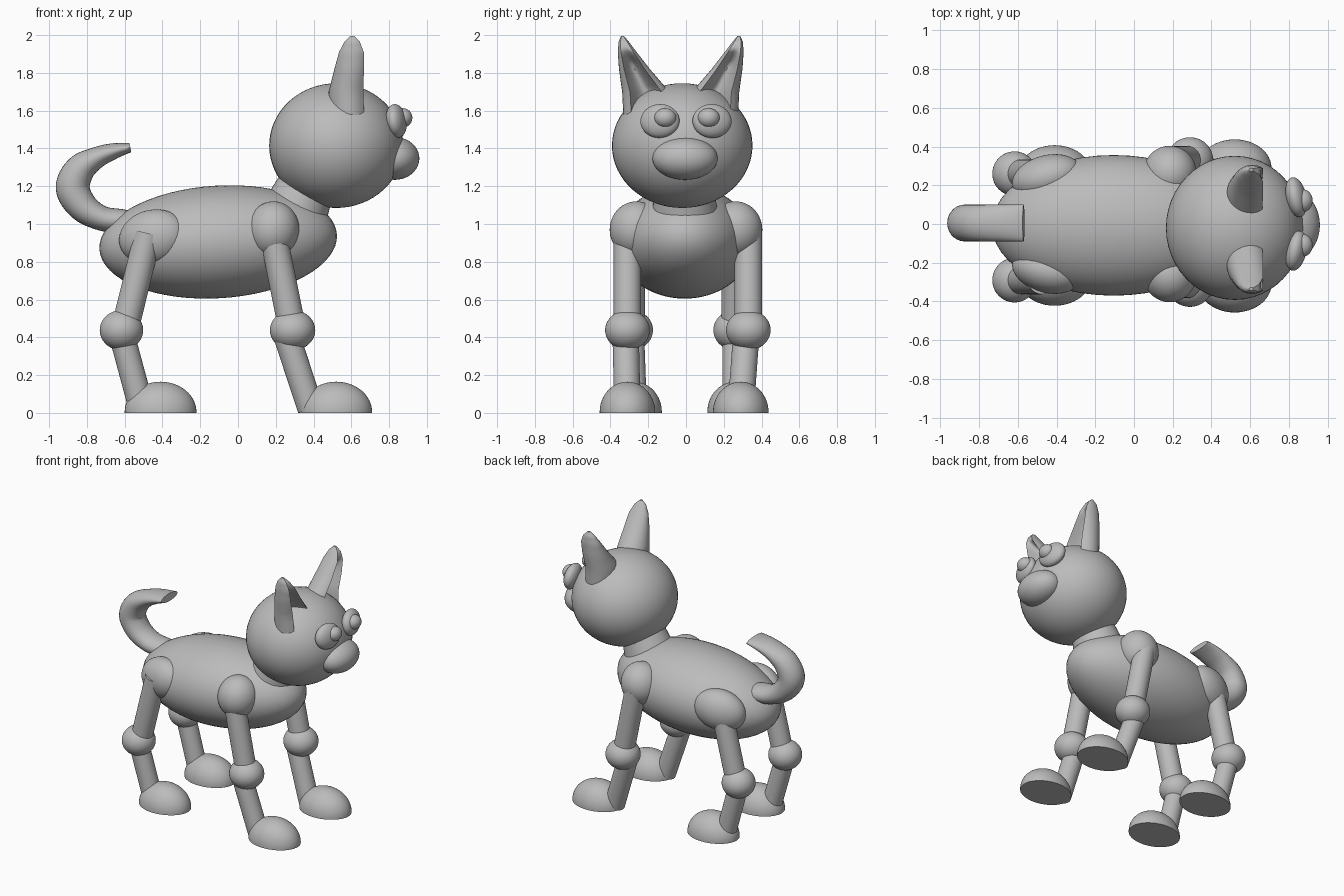
import bpy, bmesh
from math import sin, cos, pi, radians
from mathutils import Vector, Matrix

if "Cube" in bpy.data.objects:
    bpy.data.objects.remove(bpy.data.objects["Cube"], do_unlink=True)

GREY = (0.5, 0.5, 0.5, 1)
grey = bpy.data.materials.new("plain grey")
grey.use_nodes = True
grey.diffuse_color = GREY
grey.node_tree.nodes["Principled BSDF"].inputs["Base Color"].default_value = GREY


def finish(name, bm):
    bmesh.ops.recalc_face_normals(bm, faces=bm.faces)
    mesh = bpy.data.meshes.new(name)
    bm.to_mesh(mesh)
    bm.free()
    mesh.materials.append(grey)
    obj = bpy.data.objects.new(name, mesh)
    bpy.context.collection.objects.link(obj)
    bpy.ops.object.select_all(action="DESELECT")
    obj.select_set(True)
    bpy.context.view_layer.objects.active = obj
    bpy.ops.object.shade_smooth_by_angle(angle=radians(40))
    return obj


def ellipsoid(name, centre, radii, pitch=0, yaw=0, flat_base=False):
    """Ball stretched to radii; pitch lifts the +x end, yaw turns it to +y."""
    bm = bmesh.new()
    bmesh.ops.create_uvsphere(bm, u_segments=48, v_segments=32, radius=1)
    turn = Matrix.Rotation(radians(yaw), 4, "Z") @ Matrix.Rotation(radians(-pitch), 4, "Y")
    bm.transform(Matrix.Translation(centre) @ turn @ Matrix.Diagonal((*radii, 1)))
    if flat_base:
        cut = bmesh.ops.bisect_plane(bm, geom=bm.verts[:] + bm.edges[:] + bm.faces[:],
                                     plane_co=(0, 0, 0), plane_no=(0, 0, 1), clear_inner=True)
        edges = [e for e in cut["geom_cut"] if isinstance(e, bmesh.types.BMEdge)]
        bmesh.ops.contextual_create(bm, geom=edges)
    return finish(name, bm)


def limb(name, start, end, r1, r2):
    """Tapered cylinder between two points."""
    a, b = Vector(start), Vector(end)
    bm = bmesh.new()
    bmesh.ops.create_cone(bm, cap_ends=True, segments=40, radius1=r1, radius2=r2,
                          depth=(b - a).length)
    turn = (b - a).to_track_quat("Z", "Y").to_matrix().to_4x4()
    bm.transform(Matrix.Translation((a + b) / 2) @ turn)
    return finish(name, bm)


def loft(name, rings):
    """Skin closed rings of points and cap both ends."""
    bm = bmesh.new()
    loops = [[bm.verts.new(p) for p in ring] for ring in rings]
    for low, high in zip(loops, loops[1:]):
        for i in range(len(low)):
            j = (i + 1) % len(low)
            bm.faces.new((low[i], low[j], high[j], high[i]))
    bm.faces.new(loops[0])
    bm.faces.new(loops[-1])
    return finish(name, bm)


def smooth_rows(rows, steps=6):
    """Catmull-Rom interpolation between rows of control values."""
    rows = [Vector(r) for r in rows]
    out = []
    for i in range(len(rows) - 1):
        p0, p1, p2 = rows[max(i - 1, 0)], rows[i], rows[i + 1]
        p3 = rows[min(i + 2, len(rows) - 1)]
        for k in range(steps):
            t = k / steps
            out.append(p1 + (p2 - p0) * (t / 2)
                       + (p0 * 2 - p1 * 5 + p2 * 4 - p3) * (t * t / 2)
                       + (p1 * 3 - p0 - p2 * 3 + p3) * (t ** 3 / 2))
    return out + [rows[-1]]


# Trunk, neck and head
ellipsoid("body", (-0.105, -0.007, 0.905), (0.63, 0.363, 0.298), pitch=3.6)
limb("neck", (0.28, -0.005, 1.01), (0.42, -0.01, 1.34), 0.185, 0.125)
ellipsoid("head", (0.52, -0.02, 1.415), (0.355, 0.372, 0.33))
ellipsoid("muzzle", (0.83, -0.005, 1.347), (0.13, 0.172, 0.113))

# Eyes: flattened ball with a small pupil bead
for side, s in (("left", 1), ("right", -1)):
    ellipsoid(side + "_eye", (0.838, s * 0.138, 1.545), (0.052, 0.105, 0.09),
              pitch=8, yaw=s * 12)
    ellipsoid(side + "_pupil", (0.873, s * 0.115 + 0.005, 1.562), (0.05, 0.058, 0.051))

# Ears: leaning cones with a scooped front; rows are z, x, side offset, depth, width
EAR = [(1.50, 0.59, 0.17, 0.11, 0.13), (1.70, 0.585, 0.185, 0.105, 0.125),
       (1.82, 0.60, 0.245, 0.09, 0.082), (1.91, 0.61, 0.283, 0.075, 0.05),
       (1.965, 0.61, 0.302, 0.047, 0.027), (1.995, 0.606, 0.308, 0.012, 0.008)]
ear_rows = [(Vector((r[0], r[1], r[2])), r[3], r[4])
            for a, b in zip(EAR, EAR[1:])
            for r in [[p + (q - p) * k / 4 for p, q in zip(a, b)] for k in range(4)]]
ear_rows.append((Vector(EAR[-1][:3]), *EAR[-1][3:]))
OPEN = radians(42)
for side, s in (("left", 1), ("right", -1)):
    rings = []
    for c, depth, width in ear_rows:
        z, x, off = c
        ring = []
        for k in range(25):
            a = OPEN + (2 * pi - 2 * OPEN) * k / 24
            ring.append((x + depth * cos(a), -0.028 + s * (off + width * sin(a)), z))
        scoop = depth * 1.1 * min(1, max(0, (1.93 - z) / 0.08))
        for k in range(1, 12):
            t = k / 12
            ring.append((x + depth * cos(OPEN) - scoop * sin(pi * t),
                         -0.028 + s * (off + width * sin(OPEN) * (2 * t - 1)), z))
        rings.append(ring)
    loft(side + "_ear", rings)

# Legs: y of leg, y of foot
for side, s, leg_y, foot_y in (("left", 1, 0.33, 0.29), ("right", -1, -0.31, -0.31)):
    name = side + "_front_"
    ellipsoid(name + "shoulder", (0.185, s * 0.262, 0.97), (0.138, 0.142, 0.15), pitch=-10)
    limb(name + "upper_leg", (0.185, leg_y, 0.95), (0.288, leg_y, 0.44), 0.073, 0.073)
    ellipsoid(name + "knee", (0.289, leg_y, 0.438), (0.12, 0.118, 0.106))
    limb(name + "lower_leg", (0.25, leg_y - 0.01, 0.43), (0.385, foot_y, 0.022), 0.07, 0.07)
    ellipsoid(name + "paw", (0.52, foot_y, 0.005), (0.19, 0.147, 0.16), flat_base=True)

for side, s, leg_y, foot_y in (("left", 1, 0.26, 0.26), ("right", -1, -0.29, -0.275)):
    name = side + "_hind_"
    ellipsoid(name + "hip", (-0.45, s * 0.24, 0.93), (0.185, 0.115, 0.145),
              pitch=12, yaw=s * 15)
    limb(name + "upper_leg", (-0.475, leg_y, 0.95), (-0.6, leg_y, 0.44), 0.073, 0.073)
    ellipsoid(name + "knee", (-0.617, leg_y, 0.438), (0.115, 0.115, 0.106))
    limb(name + "lower_leg", (-0.62, leg_y, 0.43), (-0.51, foot_y, 0.022), 0.068, 0.068)
    ellipsoid(name + "paw", (-0.41, foot_y, 0.005), (0.19, 0.147, 0.16), flat_base=True)

# Tail: curled tube that thins towards its tip; rows are x, z, thickness
TAIL = [(-0.45, 0.96, 0.07), (-0.6, 1.01, 0.065), (-0.72, 1.03, 0.066), (-0.82, 1.09, 0.08),
        (-0.875, 1.19, 0.09), (-0.835, 1.29, 0.08), (-0.75, 1.35, 0.058),
        (-0.66, 1.385, 0.043), (-0.57, 1.405, 0.025)]
path = smooth_rows(TAIL)
rings = []
for i, p in enumerate(path):
    step = path[min(i + 1, len(path) - 1)] - path[max(i - 1, 0)]
    across = Vector((-step.y, 0, step.x)).normalized()
    centre = Vector((p.x, 0.005, p.y))
    rings.append([centre + across * p.z * cos(2 * pi * k / 28)
                  + Vector((0, 0.095 * sin(2 * pi * k / 28), 0)) for k in range(28)])
loft("tail", rings)
